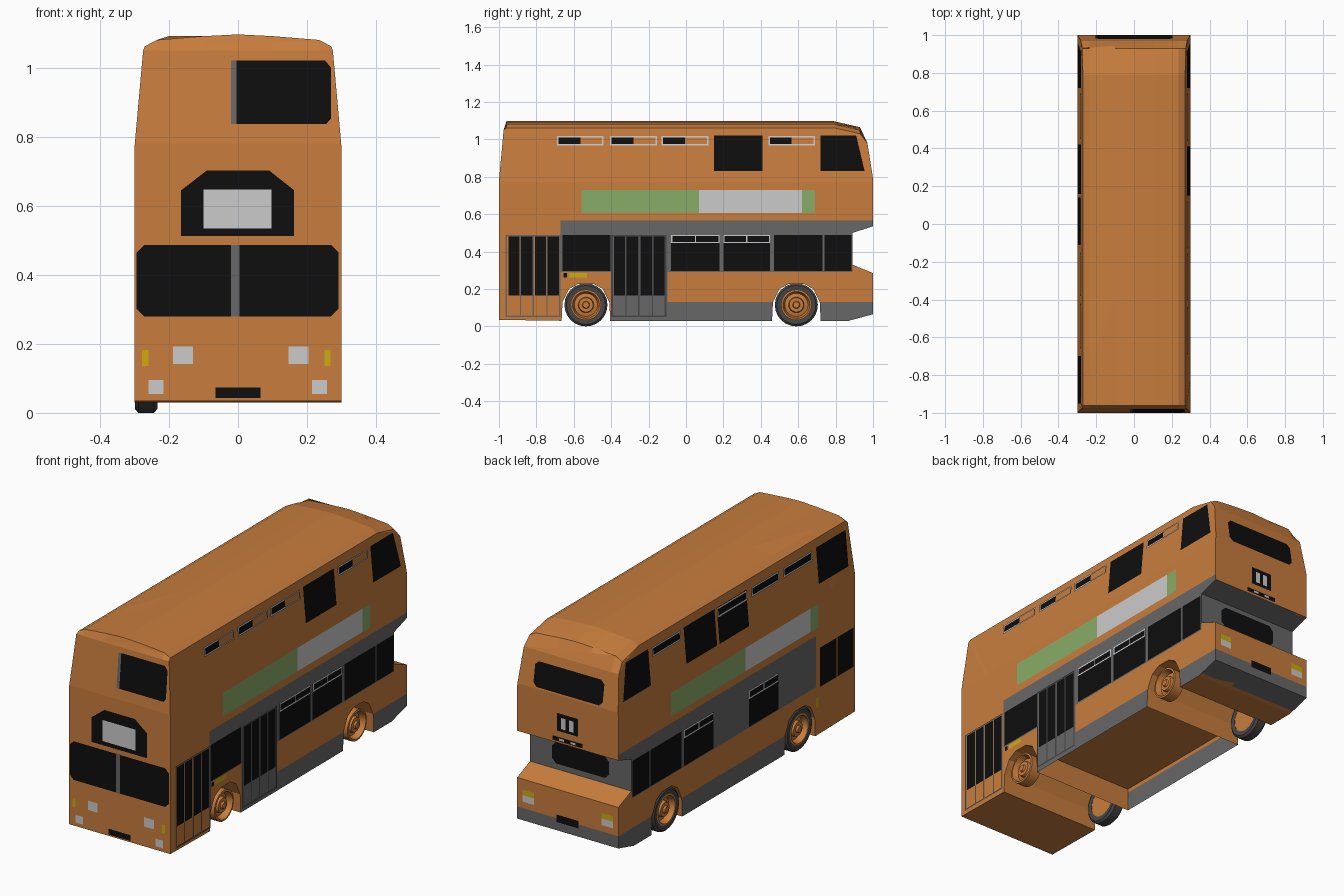
import bpy, bmesh, math
from mathutils import Vector

if "Cube" in bpy.data.objects:
    bpy.data.objects.remove(bpy.data.objects["Cube"])


def material(name, r, g, b):
    lin = lambda c: (c / 255 / 12.92) if c < 10 else ((c / 255 + 0.055) / 1.055) ** 2.4
    m = bpy.data.materials.new(name)
    m.diffuse_color = (lin(r), lin(g), lin(b), 1)
    m.use_nodes = True
    m.node_tree.nodes["Principled BSDF"].inputs["Base Color"].default_value = m.diffuse_color
    return m


ORANGE = material("orange paint", 200, 125, 61)
GREY = material("grey trim", 103, 103, 103)
BLACK = material("black glass", 14, 14, 14)
WHITE = material("pale white", 203, 203, 203)
GREEN = material("green panel", 138, 172, 104)
YELLOW = material("yellow marker", 205, 172, 15)
RUBBER = material("tyre rubber", 70, 70, 72)


def finish(name, bm, mats):
    me = bpy.data.meshes.new(name)
    bm.to_mesh(me)
    bm.free()
    for m in mats:
        me.materials.append(m)
    ob = bpy.data.objects.new(name, me)
    bpy.context.collection.objects.link(ob)
    return ob


# surface rules shared by the body and its plates
def half(z):
    return 0.3 - 0.025 * max(0, z - 0.77) / 0.28


def front(z):
    return -1 + 0.025 * max(0, z - 0.78) / 0.27


def rear(z):
    return 1 - 0.03 * max(0, z - 0.79) / 0.19


# ---- body: side profile with wheel arches and rear notch ----
ARCH = [(-.13, .03), (-.125, .13), (-.09, .20), (-.04, .228),
        (.04, .228), (.09, .20), (.125, .13), (.13, .03)]
WHEELS = (-.535, .59)
profile = [(-1, .035)]
for wy in WHEELS:
    profile += [(wy + a, z) for a, z in ARCH]
profile += [(.87, .03), (1, .065), (1, .285), (.89, .33), (.89, .50), (1, .535),
            (1, .79), (.97, .98), (.93, 1.065), (.79, 1.097), (-.96, 1.097),
            (-.975, 1.05), (-1, .78)]
bm = bmesh.new()
f = bm.faces.new([bm.verts.new((-.3, y, z)) for y, z in profile])
ext = bmesh.ops.extrude_face_region(bm, geom=[f])
bmesh.ops.translate(bm, vec=(.6, 0, 0),
                    verts=[v for v in ext["geom"] if isinstance(v, bmesh.types.BMVert)])
if not any(abs(e.normal.x + 1) < .01 and e.calc_center_median().x < -.29 for e in bm.faces):
    pass
caps = [q for q in bm.faces if all(abs(v.co.x + .3) < 1e-5 for v in q.verts)]
if not caps:
    bm.faces.new([v for v in f.verts])
bmesh.ops.recalc_face_normals(bm, faces=bm.faces)
# hollow underside between the axles
mid = [q for q in bm.faces if q.normal.z < -.95 and abs(q.calc_center_median().y) < .1
       and q.calc_center_median().z < .05]
bmesh.ops.inset_individual(bm, faces=mid, thickness=.006, depth=-.12)
bmesh.ops.triangulate(bm, faces=bm.faces)
cuts = [((0, 0, z), (0, 0, 1)) for z in (.13, .29, .4, .565, .77)]
cuts += [((0, y, 0), (0, 1, 0)) for y in (-.67, -.40, .89)]
cuts += [((x, 0, 0), (1, 0, 0)) for x in (-.235, -.1, 0, .1, .235)]
for co, no in cuts:
    bmesh.ops.bisect_plane(bm, geom=bm.verts[:] + bm.edges[:] + bm.faces[:],
                           dist=1e-5, plane_co=co, plane_no=no)
# grey skirt, grey window band, grey rear notch
for q in bm.faces:
    c, n = q.calc_center_median(), q.normal
    side = abs(n.x) > .7
    skirt = c.z < .13 and ((side and c.y > -.40) or (c.y > .9 and n.y > .1))
    band = side and c.y > -.67 and .29 < c.z < .565 and (c.y < .89 or c.z > .4)
    notch = c.y > .88 and .33 < c.z < .533 and not side and n.z < .3
    q.material_index = int(skirt or band or notch)
# taper the upper deck and crown the roof
for v in bm.verts:
    ax = abs(v.co.x)
    if ax > .299:
        v.co.x = math.copysign(half(v.co.z), v.co.x)
    if v.co.z > 1.06:
        v.co.z -= .035 if ax > .299 else .016 if ax > .23 else .005 if ax > .09 else 0
finish("bus_body", bm, [ORANGE, GREY])


# ---- thin plates laid on the body ----
def box(u0, u1, z0, z1):
    return [(u0, z0), (u1, z0), (u1, z1), (u0, z1)]


def cham(u0, u1, z0, z1, c):
    return [(u0 + c, z0), (u1 - c, z0), (u1, z0 + c), (u1, z1 - c),
            (u1 - c, z1), (u0 + c, z1), (u0, z1 - c), (u0, z0 + c)]


def frame(u0, u1, z0, z1, t):
    return [box(u0, u1, z0, z0 + t), box(u0, u1, z1 - t, z1),
            box(u0, u0 + t, z0 + t, z1 - t), box(u1 - t, u1, z0 + t, z1 - t)]


def plates(name, where, mat, polys, off=.002):
    place = {"R": lambda u, z: (half(z) + off, u, z), "L": lambda u, z: (-half(z) - off, u, z),
             "F": lambda u, z: (u, front(z) - off, z), "B": lambda u, z: (u, rear(z) + off, z),
             "N": lambda u, z: (u, .89 + off, z)}[where]
    out = Vector({"R": (1, 0, 0), "L": (-1, 0, 0), "F": (0, -1, 0)}.get(where, (0, 1, 0)))
    bm = bmesh.new()
    for p in polys:
        q = bm.faces.new([bm.verts.new(place(u, z)) for u, z in p])
        q.normal_update()
        if q.normal.dot(out) < 0:
            q.normal_flip()
    finish(name, bm, [mat])


# lower deck windows and sliding top vents
low = [(.2, .45), (.47, .73), (.74, .885)]
plates("right_lower_windows", "R", BLACK,
       [box(a, b, .295, .49) for a, b in low + [(-.66, -.405), (-.08, .18)]])
plates("left_lower_windows", "L", BLACK,
       [box(a, b, .295, .49) for a, b in low + [(-.35, -.10)]])
plates("left_cab_windows", "L", BLACK,
       [box(-.985, -.85, .28, .49), box(-.84, -.70, .28, .49)])
for s, spans in (("R", [(-.08, .18), (.2, .45)]), ("L", [(-.35, -.10), (.2, .45)])):
    polys = []
    for a, b in spans:
        polys += frame(a, b, .445, .49, .007) + [box((a + b) / 2 - .003, (a + b) / 2 + .003, .45, .485)]
    plates("lower_vent_frames_" + s, s, WHITE, polys, .004)

# upper deck windows, vent strips and frames
back_win = [(.72, .83), (.955, .83), (.91, 1.02), (.72, 1.02)]
strips = {"R": [(-.69, -.44), (-.405, -.155), (-.13, .12), (.44, .69)],
          "L": [(-.66, -.42), (-.38, -.15), (.45, .69)]}
plates("right_upper_windows", "R", BLACK, [back_win, box(.15, .41, .83, 1.02)])
plates("left_upper_windows", "L", BLACK,
       [back_win, box(.16, .42, .83, 1.02), box(-.11, .14, .83, 1.02), box(-.95, -.70, .83, 1.02)])
plates("right_vent_glass", "R", BLACK, [box(a, a + .125, .97, 1.015) for a, b in strips["R"]])
plates("left_vent_glass", "L", BLACK, [box(a, b, .97, 1.015) for a, b in strips["L"]])
strips["L"].append((-.11, .14))
for s in "RL":
    plates("upper_vent_frames_" + s, s, WHITE,
           [p for a, b in strips[s] for p in frame(a, b, .968, 1.018, .008)], .004)

# side advert panels (turned end for end on the left)
for s, k in (("R", 1), ("L", -1)):
    plates("advert_green_" + s, s, GREEN,
           [box(-.56 * k, .07 * k, .605, .73), box(.62 * k, .69 * k, .605, .73)])
    plates("advert_white_" + s, s, WHITE, [box(.07 * k, .62 * k, .605, .73)])

# doors on the right side
plates("middle_door_panel", "R", GREY, [box(-.40, -.10, .035, .49)])
for name, y0 in (("front_door", -.965), ("middle_door", -.40)):
    plates(name + "_glass", "R", BLACK,
           [box(y0 + d, y0 + d + .06, .165, .482) for d in (.015, .083, .157, .225)], .004)
    plates(name + "_frame", "R", RUBBER if name == "middle_door" else GREY,
           frame(y0, y0 + .295, .05, .49, .009) + [box(y0 + .143, y0 + .152, .05, .49)]
           + [box(y0 + d, y0 + d + .005, .05, .49) for d in (.0765, .2185)], .005)
plates("right_side_marker", "R", YELLOW, [box(-.625, -.53, .262, .285)])
plates("right_side_socket", "R", BLACK, [box(-.655, -.635, .262, .285)])
plates("left_side_marker", "L", YELLOW, [box(-.69, -.67, .18, .23)])

# front face
plates("windscreen", "F", BLACK, [cham(-.294, .292, .28, .487, .022)])
plates("front_upper_window", "F", BLACK,
       [[(-.005, .837), (.255, .837), (.27, .853), (.27, 1.0), (.252, 1.022), (-.005, 1.022)]])
plates("front_pillars", "F", GREY, [box(-.02, .004, .28, .487), box(-.02, -.004, .837, 1.022)], .004)
plates("destination_box", "F", BLACK,
       [[(-.165, .512), (.163, .512), (.163, .645), (.09, .703), (-.09, .703), (-.165, .645)]])
plates("destination_blind", "F", WHITE, [box(-.1, .097, .535, .648)], .004)
plates("headlamps", "F", WHITE, [box(-.188, -.13, .142, .192), box(.146, .204, .142, .192),
                                 box(-.26, -.216, .055, .096), box(.214, .258, .055, .096)])
plates("front_indicators", "F", YELLOW, [box(-.278, -.26, .136, .182), box(.25, .268, .136, .182)])
plates("front_plate", "F", BLACK, [box(-.065, .065, .043, .074)])

# rear face
plates("rear_upper_window", "B", BLACK, [cham(-.205, .205, .80, .93, .02)])
plates("rear_route_box", "B", BLACK, [box(-.062, .062, .60, .695), box(-.09, .09, .545, .568)])
plates("rear_route_blind", "B", WHITE,
       [box(-.037, -.01, .615, .675), box(.01, .037, .615, .675),
        box(-.05, -.02, .551, .562), box(.02, .05, .551, .562)], .004)
plates("rear_lower_window", "N", BLACK, [cham(-.17, .17, .36, .475, .025)])
plates("rear_indicators", "B", YELLOW, [box(s * .2, s * .268, .2, .23) for s in (-1, 1)])
plates("rear_lamps", "B", WHITE, [box(s * .2, s * .268, .165, .2) for s in (-1, 1)])
plates("rear_plate", "B", BLACK, [box(-.065, .065, .11, .15)])


# ---- wheels: lathed about the axle; bare rims on the right, tyres on the left ----
def lathe(name, prof, x, y, sgn, mat, closed=False, n=24):
    bm = bmesh.new()
    rings = [[bm.verts.new((x + sgn * d, y + r * math.cos(2 * math.pi * i / n),
                            .115 + r * math.sin(2 * math.pi * i / n))) for i in range(n)]
             for r, d in prof]
    pairs = list(zip(rings, rings[1:] + rings[:1])) if closed else list(zip(rings, rings[1:]))
    for a, b in pairs:
        for i in range(n):
            bm.faces.new((a[i], a[(i + 1) % n], b[(i + 1) % n], b[i]))
    bmesh.ops.remove_doubles(bm, verts=bm.verts, dist=1e-5)
    bmesh.ops.recalc_face_normals(bm, faces=bm.faces)
    ob = finish(name, bm, [mat])
    bpy.ops.object.select_all(action="DESELECT")
    ob.select_set(True)
    bpy.context.view_layer.objects.active = ob
    bpy.ops.object.shade_smooth_by_angle(angle=math.radians(30))


RIM = [(0, -.06), (.082, -.06), (.082, 0), (.072, .002), (.062, -.03), (.042, -.025),
       (.038, -.008), (.02, -.008), (.016, .002), (0, .002)]
TYRE = [(.08, -.002), (.104, 0), (.115, -.01), (.115, -.055), (.104, -.065), (.08, -.063)]
for label, wy in zip(("front", "rear"), WHEELS):
    lathe(label + "_right_rim", RIM, .292, wy, 1, ORANGE)
    lathe(label + "_left_rim", RIM, -.297, wy, -1, ORANGE)
    lathe(label + "_left_tyre", TYRE, -.299, wy, -1, RUBBER, True)
